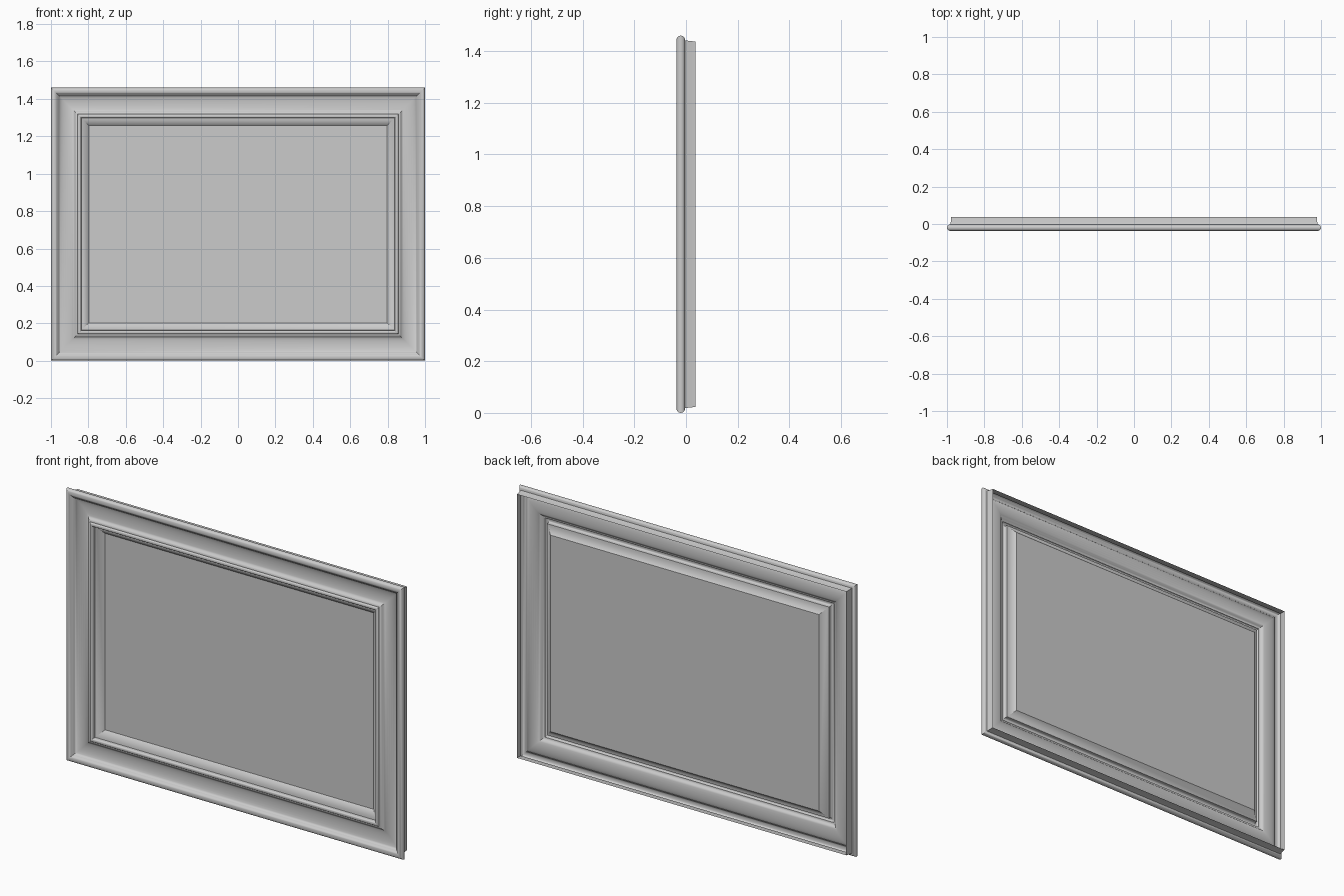
import bpy
import math

WIDTH, HEIGHT = 2.0, 1.46

cube = bpy.data.objects.get("Cube")
if cube:
    bpy.data.objects.remove(cube, do_unlink=True)

grey = bpy.data.materials.new("light_grey")
grey.use_nodes = True
colour = (0.6, 0.6, 0.6, 1)
grey.diffuse_color = colour
grey.node_tree.nodes["Principled BSDF"].inputs["Base Color"].default_value = colour


def arc(cx, cy, rx, ry, start, end, steps):
    """Points of an elliptical arc as (inset from outer edge, y)."""
    angles = [math.radians(start + (end - start) * i / steps) for i in range(steps + 1)]
    return [(cx + rx * math.cos(a), cy + ry * math.sin(a)) for a in angles]


def ring(inset, y):
    """Rectangle corners at a given inset and depth."""
    x, low, high = WIDTH / 2 - inset, inset, HEIGHT - inset
    return [(-x, y, low), (x, y, low), (x, y, high), (-x, y, high)]


def add_mesh(name, verts, faces):
    mesh = bpy.data.meshes.new(name)
    mesh.from_pydata(verts, [], faces)
    mesh.materials.append(grey)
    obj = bpy.data.objects.new(name, mesh)
    bpy.context.collection.objects.link(obj)
    bpy.ops.object.select_all(action="DESELECT")
    obj.select_set(True)
    bpy.context.view_layer.objects.active = obj
    bpy.ops.object.shade_smooth_by_angle(angle=math.radians(35))
    return obj


def sweep(name, profile):
    """Carry a moulding profile round the rectangle with mitred corners."""
    verts = [p for inset, y in profile for p in ring(inset, y)]
    faces = []
    for row in range(len(profile) - 1):
        for c in range(4):
            a, b = row * 4 + c, row * 4 + (c + 1) % 4
            faces.append((a, b, b + 4, a + 4))
    return add_mesh(name, verts, faces)


# Hollow moulding: rear flange, outer bead, cove, inner bead, sloping lip
profile = [(0.023, 0.037), (0.019, 0.0)]
profile += arc(0.018, -0.02, 0.018, 0.017, 90, 330, 14)
profile += [(0.040, -0.024)]
profile += arc(0.085, -0.027, 0.045, 0.020, 175, 10, 10)
profile += [(0.138, -0.028), (0.142, -0.028)]
profile += arc(0.152, -0.028, 0.010, 0.009, 180, 360, 8)
profile += [(0.163, -0.016), (0.174, -0.014), (0.203, 0.012)]
sweep("frame_moulding", profile)

# Flat centre panel
add_mesh("centre_panel", ring(0.203, 0.012), [(0, 1, 2, 3)])
